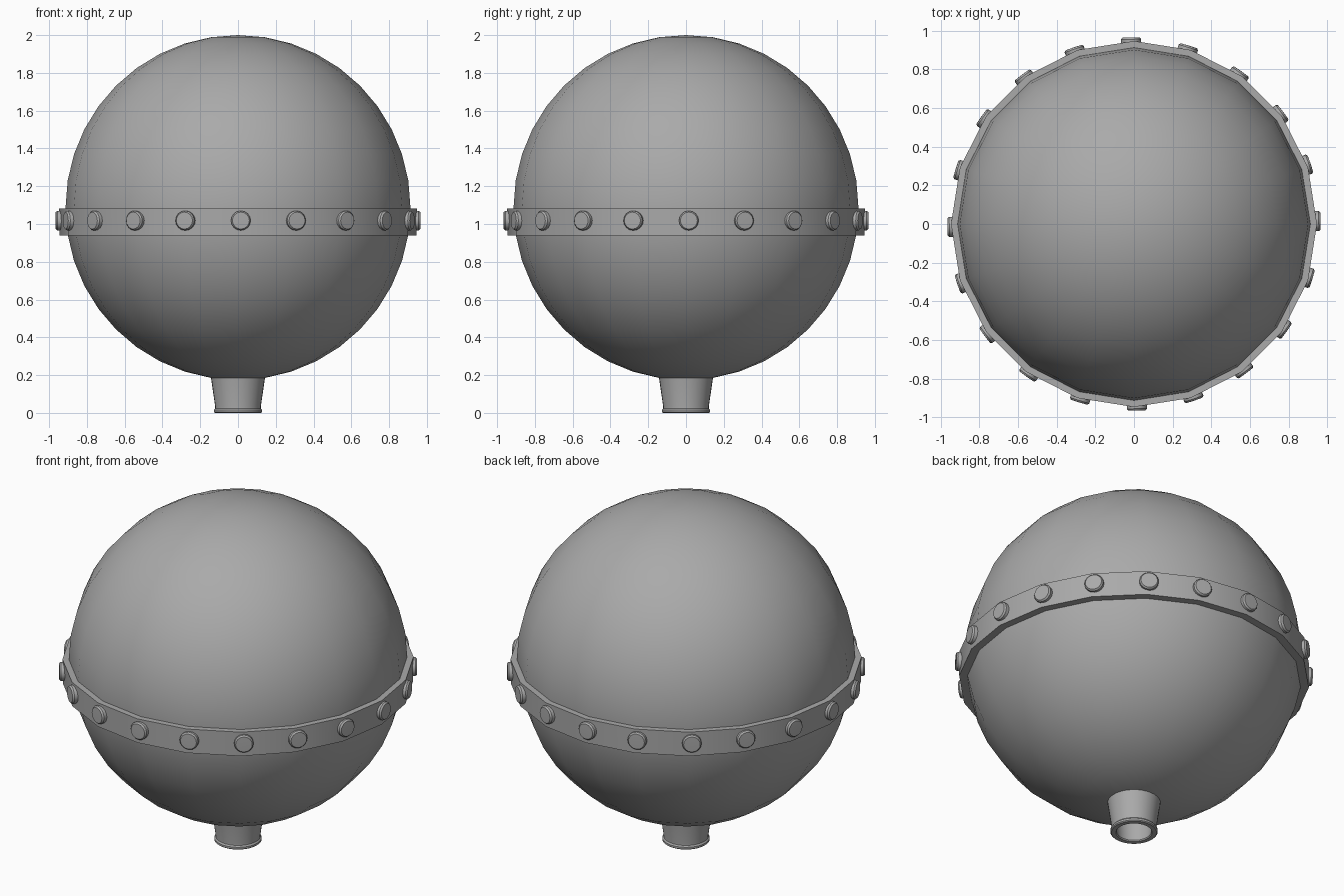
import bpy
import bmesh
import math
from mathutils import Matrix

cube = bpy.data.objects.get("Cube")
if cube:
    bpy.data.objects.remove(cube, do_unlink=True)

SIDES = 20
RADIUS = 0.913
CENTRE_Z = 2.0 - RADIUS

# One grey metal for everything
grey = bpy.data.materials.new("grey metal")
grey.use_nodes = True
colour = (0.4, 0.4, 0.4, 1)
grey.diffuse_color = colour
grey.node_tree.nodes["Principled BSDF"].inputs["Base Color"].default_value = colour


def finish(name, bm):
    """Turn a bmesh into a smooth object with sharp creases."""
    bmesh.ops.recalc_face_normals(bm, faces=bm.faces)
    mesh = bpy.data.meshes.new(name)
    bm.to_mesh(mesh)
    bm.free()
    mesh.materials.append(grey)
    obj = bpy.data.objects.new(name, mesh)
    bpy.context.collection.objects.link(obj)
    bpy.ops.object.select_all(action="DESELECT")
    obj.select_set(True)
    bpy.context.view_layer.objects.active = obj
    bpy.ops.object.shade_smooth_by_angle(angle=math.radians(35))
    return obj


def lathe(bm, profile, sides, closed=False, matrix=Matrix()):
    """Revolve (radius, height) points about z; cap the ends at radius 0."""
    rings = []
    for r, z in profile:
        count = sides if r > 0 else 1
        rings.append([bm.verts.new(matrix @ Matrix.Rotation(math.tau * i / sides, 4, "Z")
                                   @ Matrix.Translation((r, 0, z)).to_translation())
                      for i in range(count)])
    pairs = list(zip(rings, rings[1:]))
    if closed:
        pairs.append((rings[-1], rings[0]))
    for a, b in pairs:
        for i in range(sides):
            j = (i + 1) % sides
            quad = [a[i % len(a)], a[j % len(a)], b[j % len(b)], b[i % len(b)]]
            bm.faces.new(list(dict.fromkeys(quad)))


# Ball
bm = bmesh.new()
bmesh.ops.create_uvsphere(bm, u_segments=SIDES, v_segments=SIDES, radius=RADIUS,
                          matrix=Matrix.Translation((0, 0, CENTRE_Z)))
finish("ball", bm)

# Belt around the middle
bm = bmesh.new()
lathe(bm, [(0.89, 0.94), (0.945, 0.94), (0.947, 1.083), (0.9, 1.083)], SIDES, closed=True)
finish("belt", bm)

# Rivets, one near each corner of the belt
bm = bmesh.new()
for i in range(SIDES):
    turn = Matrix.Rotation(math.tau * i / SIDES + math.radians(0.9), 4, "Z")
    place = turn @ Matrix.Translation((0.92, 0, 1.018)) @ Matrix.Rotation(math.pi / 2, 4, "Y")
    lathe(bm, [(0.052, 0), (0.052, 0.036), (0.045, 0.045), (0, 0.046)], 16, matrix=place)
finish("rivets", bm)

# Hollow neck with a rolled lip
bm = bmesh.new()
lathe(bm, [(0.145, 0.2), (0.121, 0.035), (0.121, 0.024), (0.128, 0.016), (0.128, 0.005),
           (0.122, 0), (0.098, 0), (0.094, 0.006), (0.108, 0.2)], 32, closed=True)
finish("neck", bm)
